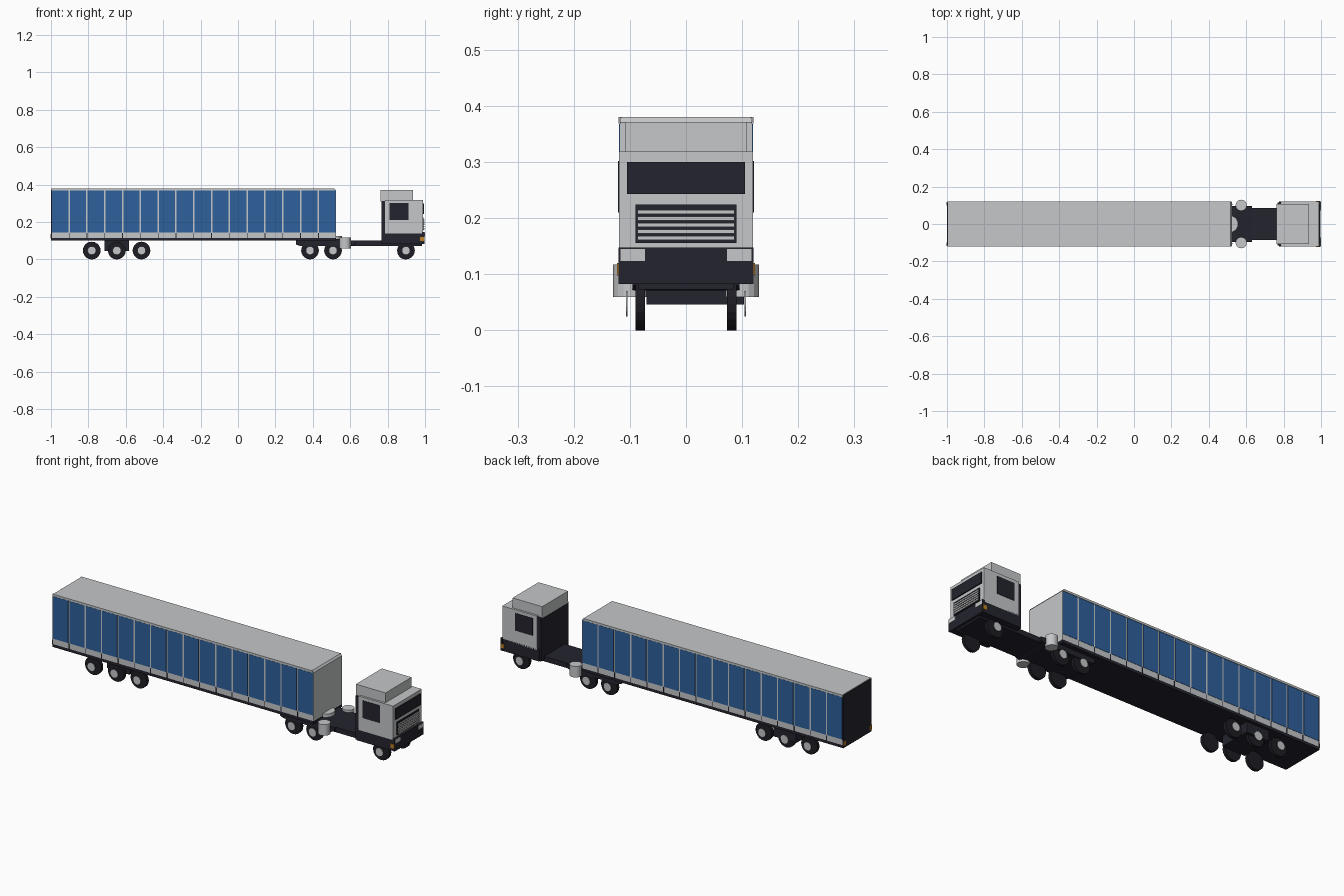
import bpy, bmesh, math
from mathutils import Matrix

if "Cube" in bpy.data.objects:
    bpy.data.objects.remove(bpy.data.objects["Cube"])


def mat(name, r, g, b):
    m = bpy.data.materials.new(name)
    m.diffuse_color = (r, g, b, 1)
    m.use_nodes = True
    m.node_tree.nodes["Principled BSDF"].inputs["Base Color"].default_value = m.diffuse_color
    return m


WHITE = mat("light grey", 0.56, 0.57, 0.58)
BLUE = mat("blue", 0.028, 0.115, 0.33)
DARK = mat("dark navy", 0.017, 0.017, 0.027)
TYRE = mat("tyre black", 0.012, 0.012, 0.017)
AMBER = mat("amber", 0.52, 0.22, 0.02)


def finish(name, bm, m):
    bmesh.ops.recalc_face_normals(bm, faces=bm.faces[:])
    me = bpy.data.meshes.new(name)
    bm.to_mesh(me)
    bm.free()
    me.materials.append(m)
    ob = bpy.data.objects.new(name, me)
    bpy.context.collection.objects.link(ob)
    return ob


def boxes(name, m, *spans):
    """One object from boxes given as (x0, x1, y0, y1, z0, z1)."""
    bm = bmesh.new()
    for x0, x1, y0, y1, z0, z1 in spans:
        mx = Matrix.Translation(((x0 + x1) / 2, (y0 + y1) / 2, (z0 + z1) / 2))
        mx = mx @ Matrix.Diagonal((x1 - x0, y1 - y0, z1 - z0, 1))
        bmesh.ops.create_cube(bm, size=1, matrix=mx)
    return finish(name, bm, m)


def both(x0, x1, y0, y1, z0, z1):
    """The same span on both sides of the truck."""
    return [(x0, x1, y0, y1, z0, z1), (x0, x1, -y1, -y0, z0, z1)]


def profile(name, m, pts, y0, y1):
    """Side outline (x, z) extruded across y."""
    bm = bmesh.new()
    f = bm.faces.new([bm.verts.new((x, y0, z)) for x, z in pts])
    r = bmesh.ops.extrude_face_region(bm, geom=[f])
    for v in r["geom"]:
        if isinstance(v, bmesh.types.BMVert):
            v.co.y = y1
    return finish(name, bm, m)


def cylinder(name, m, loc, r, depth, sides, axis="Z", r2=None):
    bm = bmesh.new()
    mx = Matrix.Translation(loc)
    if axis == "Y":
        mx = mx @ Matrix.Rotation(math.pi / 2, 4, "X")
    bmesh.ops.create_cone(bm, cap_ends=True, segments=sides, radius1=r,
                          radius2=r if r2 is None else r2, depth=depth, matrix=mx)
    return finish(name, bm, m)


# Trailer body with a chamfered upper front edge
profile("trailer_body", WHITE,
        [(-0.995, 0.115), (0.523, 0.115), (0.523, 0.37), (0.515, 0.38), (-0.995, 0.38)],
        -0.118, 0.118)
boxes("trailer_floor", DARK, (-0.998, 0.523, -0.118, 0.118, 0.10, 0.115))
boxes("trailer_rear_doors", DARK, (-1.0, -0.994, -0.118, 0.118, 0.10, 0.376))

# Side curtains, sill joints and rails
step = 1.523 / 16
panels, joints = [], []
for i in range(16):
    x = -0.998 + i * step
    panels += both(x + 0.004, x + step - 0.004, 0.115, 0.1195, 0.145, 0.368)
    if i:
        joints += both(x - 0.002, x + 0.002, 0.115, 0.1193, 0.115, 0.142)
boxes("side_curtains", BLUE, *panels)
boxes("sill_joints", DARK, *joints)
boxes("roof_rails", WHITE, *both(-0.998, 0.516, 0.115, 0.1205, 0.369, 0.38))
boxes("tail_lamps", AMBER, *both(-1.003, -0.999, 0.1, 0.117, 0.112, 0.135))

# Equipment box between the trailer wheels
boxes("equipment_box", DARK, (-0.715, -0.582, -0.07, 0.103, 0.046, 0.102))

# Tractor chassis, rear deck, turntable and tanks
boxes("tractor_chassis", DARK, (0.55, 0.985, -0.085, 0.085, 0.073, 0.10))
profile("rear_deck", DARK,
        [(0.31, 0.08), (0.335, 0.071), (0.60, 0.071), (0.63, 0.08), (0.63, 0.10), (0.55, 0.108), (0.31, 0.108)],
        -0.095, 0.095)
cylinder("turntable", WHITE, (0.512, 0, 0.116), 0.045, 0.02, 24)
for s in (-1, 1):
    cylinder("fuel_tank", WHITE, (0.573, s * 0.1, 0.088), 0.03, 0.058, 16)

# Wheels with separate hub discs
for x in (-0.782, -0.648, -0.516, 0.385, 0.508, 0.898):
    for s in (-1, 1):
        cylinder("tyre", TYRE, (x, s * 0.0815, 0.0475), 0.0475, 0.017, 20, "Y")
        cylinder("hub", WHITE, (x, s * 0.1055, 0.0475), 0.023, 0.003, 14, "Y")

# Cab shell, back wall and roof deflector
boxes("cab_shell", WHITE, (0.785, 0.988, -0.119, 0.119, 0.14, 0.319))
boxes("cab_back", DARK, (0.766, 0.786, -0.115, 0.115, 0.083, 0.313))
boxes("cab_base", DARK, (0.775, 0.988, -0.119, 0.119, 0.083, 0.147))
boxes("roof_deflector", WHITE, (0.763, 0.936, -0.108, 0.108, 0.31, 0.371))

# Cab glass, bumper, lamps
boxes("windscreen", DARK, (0.985, 0.994, -0.105, 0.105, 0.243, 0.3))
boxes("side_windows", DARK, *both(0.81, 0.912, 0.115, 0.121, 0.21, 0.302))
boxes("front_bumper", DARK, (0.985, 0.998, -0.12, 0.12, 0.083, 0.148))
boxes("headlights", WHITE, *both(0.99, 1.0, 0.073, 0.117, 0.124, 0.145))
boxes("side_markers", AMBER, *both(0.974, 0.996, 0.116, 0.123, 0.098, 0.12))

# Grille plate with pale slats
boxes("grille", DARK, (0.985, 0.993, -0.09, 0.09, 0.156, 0.224))
boxes("grille_slats", WHITE, *[(0.99, 0.997, -0.086, 0.086, z, z + 0.0075)
                              for z in (0.161, 0.1725, 0.184, 0.1955, 0.207)])
